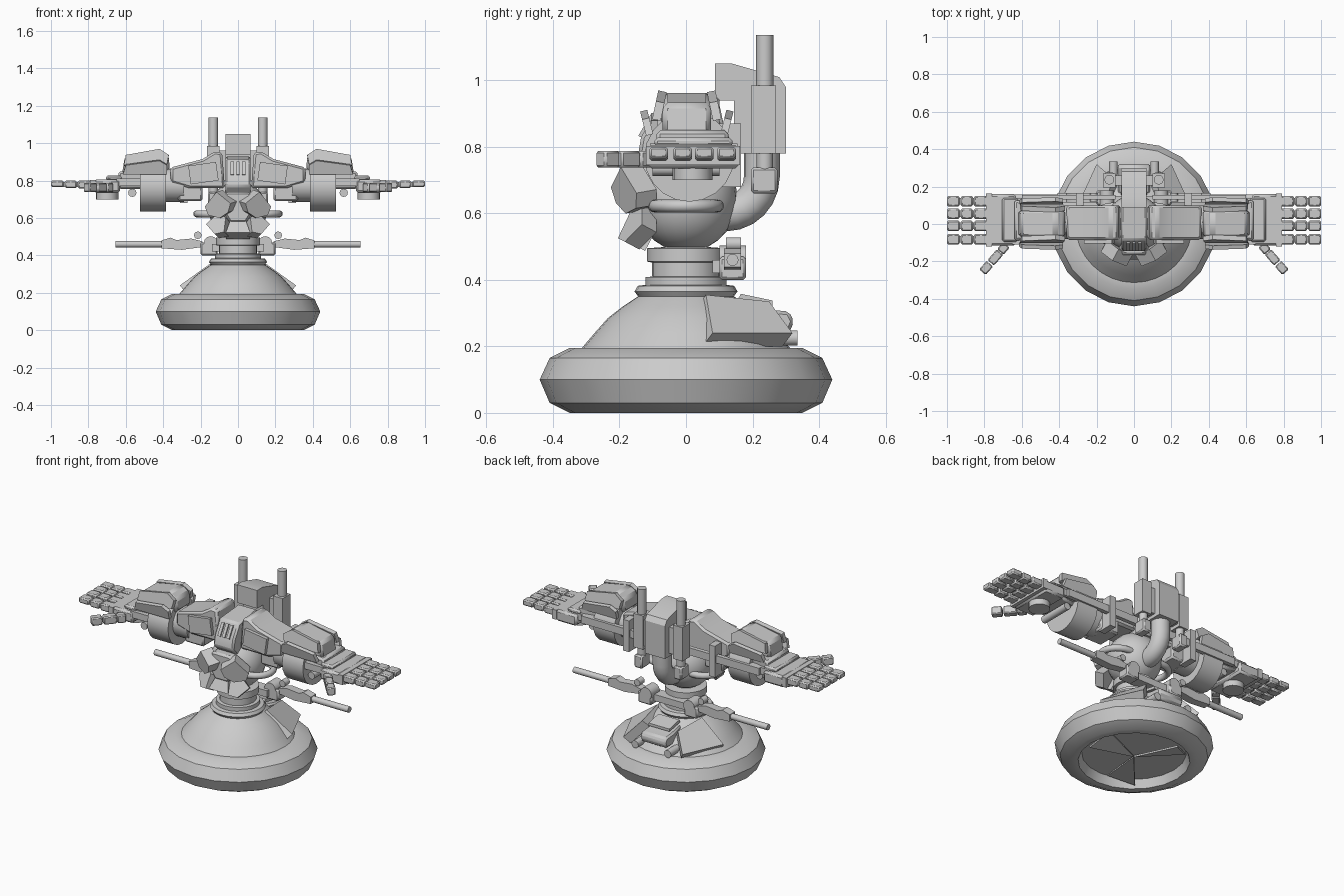
import bpy, bmesh, math
from math import sin, cos, pi, radians
from mathutils import Vector, Matrix

old = bpy.data.objects.get("Cube")
if old:
    bpy.data.objects.remove(old, do_unlink=True)

grey = bpy.data.materials.new("light_grey")
grey.use_nodes = True
grey.diffuse_color = (0.6, 0.6, 0.6, 1)
grey.node_tree.nodes["Principled BSDF"].inputs["Base Color"].default_value = (0.6, 0.6, 0.6, 1)


def finish(name, bm, mirror=False, turns=(), bevel=0):
    """Turn a bmesh into an object; turns are (angle, axis) about its centre."""
    if turns:
        mid = sum((v.co for v in bm.verts), Vector()) / len(bm.verts)
        for angle, axis in turns:
            bmesh.ops.rotate(bm, verts=bm.verts, cent=mid,
                             matrix=Matrix.Rotation(radians(angle), 3, axis))
    bmesh.ops.recalc_face_normals(bm, faces=bm.faces)
    me = bpy.data.meshes.new(name)
    bm.to_mesh(me)
    bm.free()
    me.materials.append(grey)
    for p in me.polygons:
        p.use_smooth = True
    me.set_sharp_from_angle(angle=radians(32))
    ob = bpy.data.objects.new(name, me)
    bpy.context.collection.objects.link(ob)
    if bevel:
        b = ob.modifiers.new("bevel", 'BEVEL')
        b.width, b.segments = bevel, 1
    if mirror:
        m = ob.modifiers.new("mirror", 'MIRROR')
        m.use_mirror_merge = False
    return ob


def prism(name, pts, lo, hi, axis, mirror=False, turns=(), bevel=0):
    """Extrude a flat outline along one axis."""
    put = {'X': lambda a, b, h: (h, a, b), 'Y': lambda a, b, h: (a, h, b),
           'Z': lambda a, b, h: (a, b, h)}[axis]
    bm = bmesh.new()
    ends = [[bm.verts.new(put(a, b, h)) for a, b in pts] for h in (lo, hi)]
    n = len(pts)
    bm.faces.new(ends[0])
    bm.faces.new(ends[1])
    for i in range(n):
        j = (i + 1) % n
        bm.faces.new((ends[0][i], ends[0][j], ends[1][j], ends[1][i]))
    return finish(name, bm, mirror, turns, bevel)


def box(name, x, y, z, mirror=True, turns=(), bevel=0):
    pts = [(x[0], y[0]), (x[1], y[0]), (x[1], y[1]), (x[0], y[1])]
    return prism(name, pts, z[0], z[1], 'Z', mirror, turns, bevel)


def tube(name, path, r, normal, mirror=True, sides=12):
    """Sweep a circle along a path lying in the plane of the given normal."""
    bm = bmesh.new()
    path, nrm, rings = [Vector(p) for p in path], Vector(normal), []
    for i, p in enumerate(path):
        t = (path[min(i + 1, len(path) - 1)] - path[max(i - 1, 0)]).normalized()
        side = t.cross(nrm)
        rings.append([bm.verts.new(p + r * (cos(a) * nrm + sin(a) * side))
                      for a in (2 * pi * k / sides for k in range(sides))])
    for a, b in zip(rings, rings[1:]):
        for i in range(sides):
            j = (i + 1) % sides
            bm.faces.new((a[i], a[j], b[j], b[i]))
    bm.faces.new(rings[0])
    bm.faces.new(rings[-1])
    return finish(name, bm, mirror)


def lathe(name, profile, sides):
    bm = bmesh.new()
    vs = [bm.verts.new((r, 0, z)) for r, z in profile]
    es = [bm.edges.new(e) for e in zip(vs, vs[1:])]
    bmesh.ops.spin(bm, geom=vs + es, cent=(0, 0, 0), axis=(0, 0, 1),
                   angle=2 * pi, steps=sides)
    bmesh.ops.remove_doubles(bm, verts=bm.verts, dist=0.0001)
    return finish(name, bm)


# Hover base, dome and neck
lathe("hover_ring", [(0, .05), (.29, .05), (.31, 0), (.35, 0), (.41, .03), (.44, .1),
                     (.41, .165), (.35, .195), (.3, .195)], 20)
lathe("base_dome", [(.315, .193), (.275, .24), (.235, .285), (.19, .32), (.145, .35)], 32)
lathe("neck", [(.14, .345), (.155, .365), (.145, .382), (.122, .385), (.122, .408),
               (.102, .41), (.102, .452), (.117, .455), (.117, .495), (.05, .5)], 24)
for a in (125, 5, -115):
    c, s = cos(radians(a)), sin(radians(a))
    pts = [(u * c - v * s, u * s + v * c) for u, v in ((0, 0), (.27, -.08), (.27, .08))]
    prism("fan_blade", pts, .025, .035, 'Z', turns=[(14, Vector((c, s, 0)))])

# Rear skirt plates and thrusters on the base
bm = bmesh.new()
outer = [bm.verts.new(p) for p in ((.15, .06, .355), (.31, .08, .24), (.2, .32, .24), (.12, .25, .335))]
inner = [bm.verts.new(v.co + Vector((-.03, -.03, -.04))) for v in outer]
bm.faces.new(outer)
bm.faces.new(inner)
for i in range(4):
    j = (i + 1) % 4
    bm.faces.new((outer[i], outer[j], inner[j], inner[i]))
finish("skirt_plate", bm, True)
prism("rear_engine_box", [(.16, .33), (.16, .24), (.31, .24), (.325, .275), (.31, .305), (.25, .31)],
      -.085, .085, 'X', bevel=.01)
prism("rear_engine_cap", [(.155, .34), (.165, .358), (.26, .338), (.26, .322)], -.07, .07, 'X')
tube("thruster", [(.11, .18, .225), (.11, .335, .225)], .023, (0, 0, 1))

# Round body, side hoops and back elbow duct
bm = bmesh.new()
bmesh.ops.create_uvsphere(bm, u_segments=24, v_segments=14, radius=.155,
                          matrix=Matrix.Translation((0, 0, .64)))
finish("body", bm)
arc = [radians(a) for a in range(-90, 91, 15)]
tube("side_hoop", [(.08, -.095, .622)] + [(.12 + .1 * cos(a), .095 * sin(a), .622) for a in arc]
     + [(.08, .095, .622)], .019, (0, 0, 1))
bend = [radians(a) for a in range(-90, 1, 15)]
tube("elbow_duct", [(0, .08, .6)] + [(0, .12 + .108 * cos(a), .71 + .11 * sin(a)) for a in bend]
     + [(0, .228, .8)], .054, (1, 0, 0), False, 16)

# Chest armour
prism("chest_plate", [(.015, .69), (.1, .745), (.17, .66), (.15, .615), (.08, .605), (.03, .64)],
      -.19, -.12, 'Y', True, [(28, 'Z'), (10, 'X')])
prism("belly_plate", [(.05, .585), (.095, .625), (.165, .57), (.115, .5), (.06, .5)],
      -.17, -.115, 'Y', True, [(25, 'Z'), (-28, 'X')])
prism("belly_centre", [(-.04, .58), (.04, .58), (.065, .5), (-.065, .5)],
      -.175, -.1, 'Y', turns=[(-28, 'X')])
prism("chest_core", [(-.065, .74), (.065, .74), (.09, .65), (.045, .575), (-.045, .575), (-.09, .65)],
      -.165, -.08, 'Y', bevel=.012)
prism("collar_block", [(-.1, .72), (-.145, .77), (-.135, .83), (-.085, .915), (.1, .93), (.14, .74)],
      -.068, .068, 'X', bevel=.01)
for x in (-.03, 0, .03):
    box("collar_vent", (x - .009, x + .009), (-.124, -.112), (.825, .905), False, [(-30, 'X')])

# Backpack and exhausts
prism("backpack", [(.087, 1.05), (.14, 1.05), (.28, 1.01), (.3, .98), (.3, .78), (.145, .78),
                   (.145, .94), (.087, .94)], -.068, .068, 'X')
box("exhaust_box", (.1, .165), (.195, .27), (.78, .985))
box("exhaust_bracket", (.06, .11), (.205, .26), (.8, .96))
tube("exhaust_pipe", [(.132, .237, .97), (.132, .237, 1.137)], .026, (1, 0, 0))
tube("exhaust_stub", [(.132, .237, .73), (.132, .237, .785)], .025, (1, 0, 0))
box("exhaust_foot", (.105, .16), (.195, .275), (.66, .738), bevel=.008)

# Shoulders
prism("shoulder_block", [(.07, .76), (.085, .95), (.125, .955), (.19, .915), (.36, .87), (.36, .79), (.26, .76)],
      -.085, .1, 'Y', True, bevel=.012)
box("shoulder_front_plate", (.11, .26), (-.105, -.08), (.79, .89), turns=[(8, 'Y')])
box("shoulder_underside", (.19, .32), (-.06, .1), (.69, .78), bevel=.01)
box("rear_rail", (.1, .6), (.13, .155), (.765, .81))
box("rear_slab", (.27, .31), (.07, .165), (.68, .87))
tube("shoulder_hub", [(.29, .01, .775), (.4, .01, .775)], .09, (0, 0, 1), sides=16)
tube("shoulder_drum", [(.385, .01, .77), (.525, .01, .77)], .135, (0, 0, 1), sides=20)

# Shoulder guards with flared side plates
prism("shoulder_guard", [(.365, .855), (.37, .935), (.42, .965), (.605, .93), (.62, .835)],
      -.07, .075, 'Y', True, bevel=.015)
for s in (-1, 1):
    prism("guard_side_plate", [(.38, .885), (.37, .935), (.42, .968), (.6, .935), (.61, .88)],
          .0025 + s * .083 - .013, .0025 + s * .083 + .013, 'Y', True, [(s * 12, 'X')])
    prism("guard_lower_plate", [(.38, .835), (.38, .885), (.42, .91), (.6, .885), (.615, .835)],
          .0025 + s * .12 - .011, .0025 + s * .12 + .011, 'Y', True, [(s * -14, 'X')])

# Forearms
prism("forearm", [(.5, -.075), (.64, -.09), (.64, .13), (.5, .1)], .755, .85, 'Z', True, bevel=.012)
for y in (-.095, .125):
    box("forearm_rail", (.5, .65), (y - .014, y + .014), (.77, .81))
tube("wrist_knob", [(.565, -.1, .735), (.565, .1, .735)], .022, (0, 0, 1))

# Hands: palm, segmented fingers and thumb
box("palm", (.63, .77), (-.115, .16), (.735, .805), bevel=.012)
box("back_of_hand", (.62, .705), (-.095, .14), (.8, .828), bevel=.01)
box("knuckle_bar", (.76, .79), (-.12, .162), (.745, .803))
tube("palm_disc", [(.7, .02, .7), (.7, .02, .74)], .06, (1, 0, 0), sides=16)
for y in (-.082, -.01, .055, .122):
    for x0, x1, z0 in ((.78, .855, .757), (.862, .925, .76), (.932, 1.0, .765)):
        box("finger_joint", (x0, x1), (y - .028, y + .028), (z0, .8), bevel=.007)
    box("finger_core", (.78, .97), (y - .018, y + .018), (.767, .793))
for d, size in ((.02, .05), (.085, .075), (.16, .06)):
    x, y = .685 + d * .66, -.115 - d * .75
    box("thumb_joint", (x - size / 2, x + size / 2), (y - .023, y + .023), (.738, .787),
        turns=[(-49, 'Z')], bevel=.006)

# Side guns on the neck
prism("gun_body", [(.19, .445), (.19, .475), (.25, .49), (.33, .482), (.36, .495), (.41, .48),
                   (.41, .438), (.3, .43)], .115, .165, 'Y', True)
tube("gun_barrel", [(.4, .14, .46), (.655, .14, .46)], .018, (0, 0, 1))
tube("gun_pivot", [(.145, .1, .465), (.145, .18, .465)], .038, (0, 0, 1))
tube("gun_sight", [(.215, .12, .508), (.215, .165, .508)], .02, (0, 0, 1))
box("gun_mount", (.11, .2), (.1, .18), (.4, .47), bevel=.008)
box("gun_bracket", (0, .14), (.08, .15), (.42, .46))
